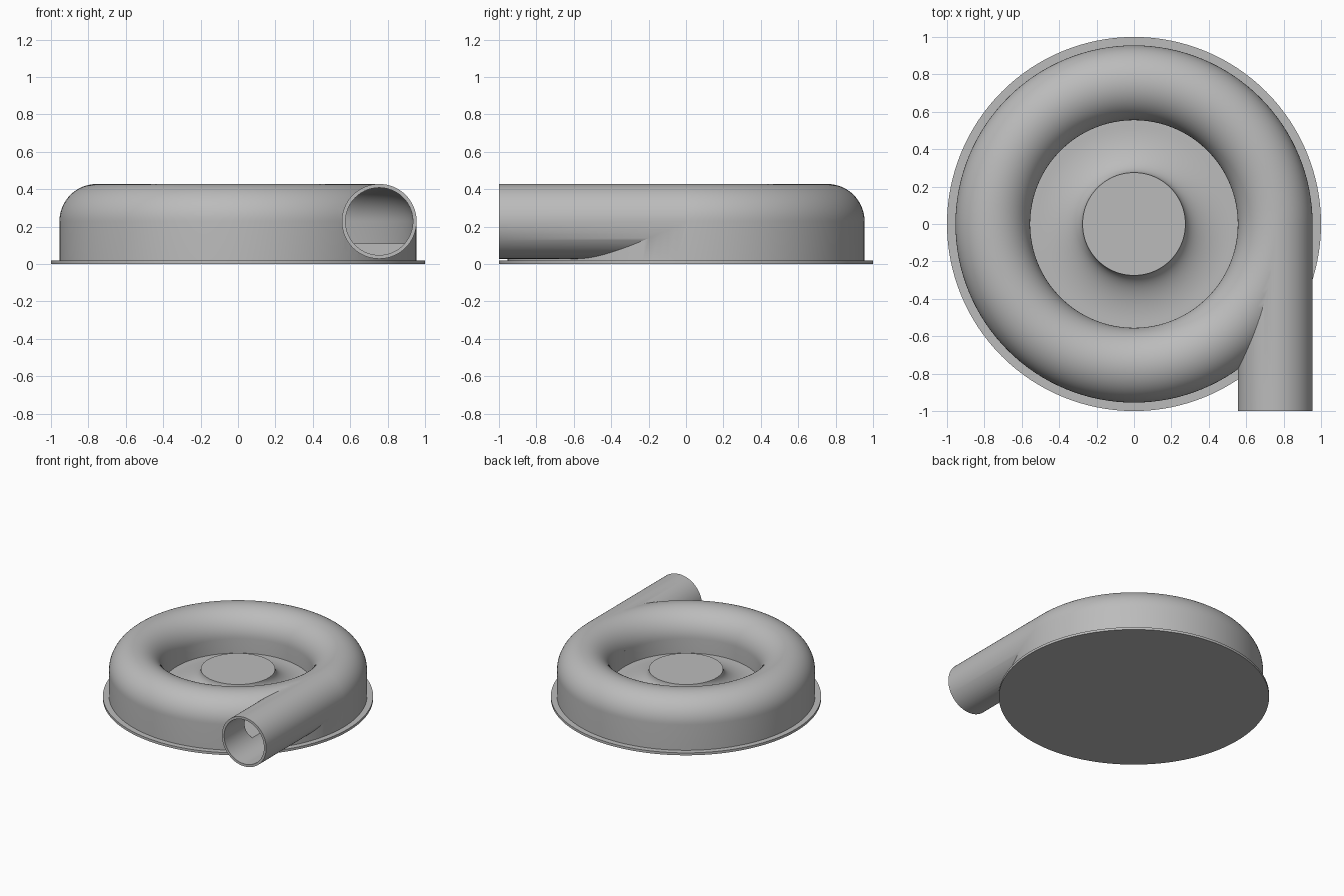
import bpy, bmesh, math
from mathutils import Matrix, Vector

if "Cube" in bpy.data.objects:
    bpy.data.objects.remove(bpy.data.objects["Cube"], do_unlink=True)

SEGMENTS = 128
CHANNEL = 0.755     # radius of the channel centre line
AXIS_Z = 0.228      # height of the channel and outlet axis
OUTER, BORE = 0.20, 0.18
FLOOR, HUB_TOP, HUB_R = 0.11, 0.24, 0.275

metal = bpy.data.materials.new("grey metal")
metal.use_nodes = True
colour = (0.5, 0.5, 0.5, 1)
metal.diffuse_color = colour
metal.node_tree.nodes["Principled BSDF"].inputs["Base Color"].default_value = colour


def add_object(name, bm):
    bmesh.ops.recalc_face_normals(bm, faces=bm.faces)
    mesh = bpy.data.meshes.new(name)
    bm.to_mesh(mesh)
    bm.free()
    mesh.materials.append(metal)
    obj = bpy.data.objects.new(name, mesh)
    bpy.context.collection.objects.link(obj)
    return obj


def lathe(name, profile, closed=False):
    bm = bmesh.new()
    verts = [bm.verts.new((r, 0, z)) for r, z in profile]
    edges = [bm.edges.new(pair) for pair in zip(verts, verts[1:])]
    if closed:
        edges.append(bm.edges.new((verts[-1], verts[0])))
    bmesh.ops.spin(bm, geom=verts + edges, cent=(0, 0, 0), axis=(0, 0, 1),
                   angle=math.tau, steps=SEGMENTS)
    bmesh.ops.remove_doubles(bm, verts=bm.verts, dist=0.0001)
    return add_object(name, bm)


def rod(name, radius, y0, y1):
    bm = bmesh.new()
    place = Matrix.Translation(Vector((CHANNEL, (y0 + y1) / 2, AXIS_Z)))
    bmesh.ops.create_cone(bm, cap_ends=True, segments=96, radius1=radius,
                          radius2=radius, depth=y1 - y0,
                          matrix=place @ Matrix.Rotation(math.pi / 2, 4, "X"))
    return add_object(name, bm)


def arc(cx, cz, rx, rz, start, end, steps):
    angles = [math.radians(start + (end - start) * i / steps) for i in range(steps + 1)]
    return [(cx + rx * math.cos(a), cz + rz * math.sin(a)) for a in angles]


def smooth(obj):
    bpy.ops.object.select_all(action="DESELECT")
    obj.select_set(True)
    bpy.context.view_layer.objects.active = obj
    bpy.ops.object.shade_smooth_by_angle(angle=math.radians(30))


def combine(target, tool, operation):
    mod = target.modifiers.new(operation, "BOOLEAN")
    mod.operation = operation
    mod.solver = "EXACT"
    mod.object = tool
    bpy.context.view_layer.objects.active = target
    bpy.ops.object.modifier_apply(modifier=mod.name)
    bpy.data.objects.remove(tool, do_unlink=True)


# Flat mounting plate
base = lathe("base_plate", [(0, 0), (1, 0), (1, 0.02), (0, 0.02)])
smooth(base)

# Ring housing with a flared hub in the central well
flare = 0.25
profile = [(0, 0.015), (CHANNEL + OUTER, 0.015)]
profile += arc(CHANNEL, AXIS_Z, OUTER, OUTER, 0, 180, 32)
profile += [(CHANNEL - OUTER, FLOOR)]
profile += arc(HUB_R + flare, HUB_TOP, flare, HUB_TOP - FLOOR, 270, 180, 16)
profile += [(0, HUB_TOP)]
housing = lathe("housing_with_outlet", profile)

# Tangential outlet pipe, joined on and bored out
combine(housing, rod("outlet_pipe", OUTER, -1, -0.003), "UNION")
combine(housing, rod("outlet_bore", BORE, -1.1, -0.003), "DIFFERENCE")

# Hollow ring channel behind the outlet
channel = [(CHANNEL - BORE, FLOOR), (CHANNEL + BORE, FLOOR)]
channel += arc(CHANNEL, AXIS_Z, BORE, BORE, 0, 180, 32)
combine(housing, lathe("ring_channel", channel, closed=True), "DIFFERENCE")
smooth(housing)
